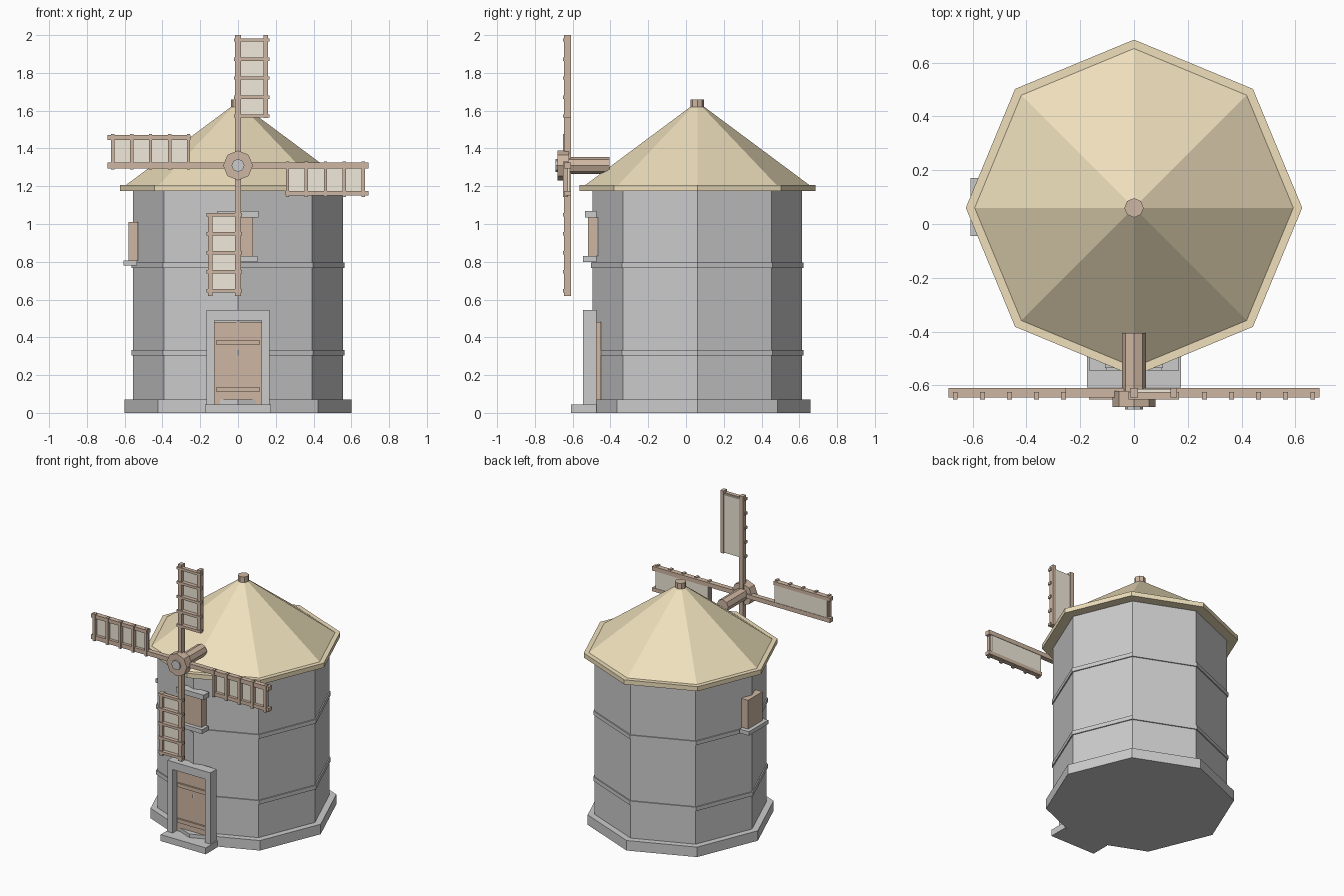
import bpy, bmesh
from math import pi, cos, sin
from mathutils import Matrix, Vector

if "Cube" in bpy.data.objects:
    bpy.data.objects.remove(bpy.data.objects["Cube"])

CY = 0.06      # tower axis y
HUB_Z = 1.31   # sail axis height


def material(name, rgb):
    m = bpy.data.materials.new(name)
    m.diffuse_color = (*rgb, 1)
    m.use_nodes = True
    m.node_tree.nodes["Principled BSDF"].inputs["Base Color"].default_value = m.diffuse_color
    return m


WOOD = material("wood", (0.62, 0.47, 0.36))
THATCH = material("thatch", (0.86, 0.74, 0.50))
CANVAS = material("canvas", (0.87, 0.82, 0.70))


def finish(bm, name, mat=None):
    bmesh.ops.recalc_face_normals(bm, faces=bm.faces)
    me = bpy.data.meshes.new(name)
    bm.to_mesh(me)
    bm.free()
    if mat:
        me.materials.append(mat)
    ob = bpy.data.objects.new(name, me)
    bpy.context.collection.objects.link(ob)
    return ob


def add_box(bm, x, y, z):
    lo, hi = Vector((x[0], y[0], z[0])), Vector((x[1], y[1], z[1]))
    mtx = Matrix.Translation((lo + hi) / 2) @ Matrix.Diagonal((*(hi - lo), 1))
    bmesh.ops.create_cube(bm, size=1, matrix=mtx)


def boxes(name, items, mat=None, turn=None):
    bm = bmesh.new()
    for it in items:
        add_box(bm, *it)
    if turn:
        bm.transform(turn)
    return finish(bm, name, mat)


def lathe(name, profile, mat=None, sides=8, place=None):
    """Closed faceted solid from (radius, height) rings."""
    bm = bmesh.new()
    rings = [[bm.verts.new((r * cos(2 * pi * i / sides), r * sin(2 * pi * i / sides), z))
              for i in range(sides)] for r, z in profile]
    for a, b in zip(rings, rings[1:]):
        for i in range(sides):
            j = (i + 1) % sides
            bm.faces.new((a[i], a[j], b[j], b[i]))
    bm.faces.new(rings[0])
    bm.faces.new(rings[-1])
    bm.transform(place or Matrix.Translation((0, CY, 0)))
    return finish(bm, name, mat)


# Octagonal stone tower
lathe("plinth", [(0.60, 0), (0.60, 0.07)])
lathe("tower_wall", [(0.555, 0.07), (0.555, 1.18)])
for n, z in (("lower_band", 0.305), ("upper_band", 0.767)):
    lathe(n, [(0.563, z), (0.563, z + 0.028)])

# Roof with eave ring and finial
lathe("roof_eave", [(0.625, 1.175), (0.625, 1.207)], THATCH)
lathe("roof_cone", [(0.592, 1.207), (0.03, 1.625)], THATCH)
lathe("roof_finial", [(0.036, 1.60), (0.036, 1.66)], WOOD)

# Door with frame, straps and step
Y = (-0.545, -0.475)
boxes("door_frame", [((-0.167, -0.125), Y, (0.045, 0.545)),
                     ((0.125, 0.167), Y, (0.045, 0.545)),
                     ((-0.125, 0.125), Y, (0.49, 0.545))])
boxes("door", [((-0.125, 0.125), (-0.50, -0.45), (0.045, 0.48))], WOOD)
boxes("door_straps", [((-0.115, 0.115), (-0.512, -0.495), (z, z + 0.027))
                      for z in (0.11, 0.36)], WOOD)
boxes("door_step", [((-0.175, 0.175), (-0.608, -0.475), (0, 0.045))])

# Front window
boxes("front_shutter", [((-0.08, 0.08), (-0.518, -0.465), (0.83, 1.035))], WOOD)
boxes("front_lintel", [((-0.108, 0.108), (-0.535, -0.475), (1.035, 1.07))])
boxes("front_sill", [((-0.103, 0.103), (-0.545, -0.475), (0.80, 0.83))])

# Left side window
boxes("side_shutter", [((-0.58, -0.53), (CY - 0.08, CY + 0.08), (0.808, 1.01))], WOOD)
boxes("side_sill", [((-0.607, -0.535), (CY - 0.105, CY + 0.11), (0.78, 0.808))])

# Shaft, hub and hub cap along y
for n, r, y0, y1, mat in (("sail_shaft", 0.044, -0.64, -0.405, WOOD),
                          ("sail_hub", 0.079, -0.68, -0.62, WOOD),
                          ("hub_cap", 0.034, -0.69, -0.675, None)):
    lathe(n, [(r, -y1), (r, -y0)], mat,
          place=Matrix.Translation((0, 0, HUB_Z)) @ Matrix.Rotation(pi / 2, 4, 'X'))

# Four sails, built pointing up and rotated about the hub
S = (-0.645, -0.61)
for k in range(4):
    turn = Matrix.Translation((0, 0, HUB_Z)) @ Matrix.Rotation(k * pi / 2, 4, 'Y')
    rungs = [((-0.021, 0.167), (-0.652, -0.625), (z - 0.009, z + 0.009))
             for z in (0.262, 0.362, 0.463, 0.563, 0.664)]
    boxes(f"sail_frame_{k + 1}", [((-0.015, 0.015), S, (0.03, 0.69)),
                                  ((0.135, 0.16), S, (0.252, 0.69))] + rungs, WOOD, turn)
    boxes(f"sail_cloth_{k + 1}", [((0.015, 0.135), (-0.625, -0.613), (0.258, 0.665))],
          CANVAS, turn)
